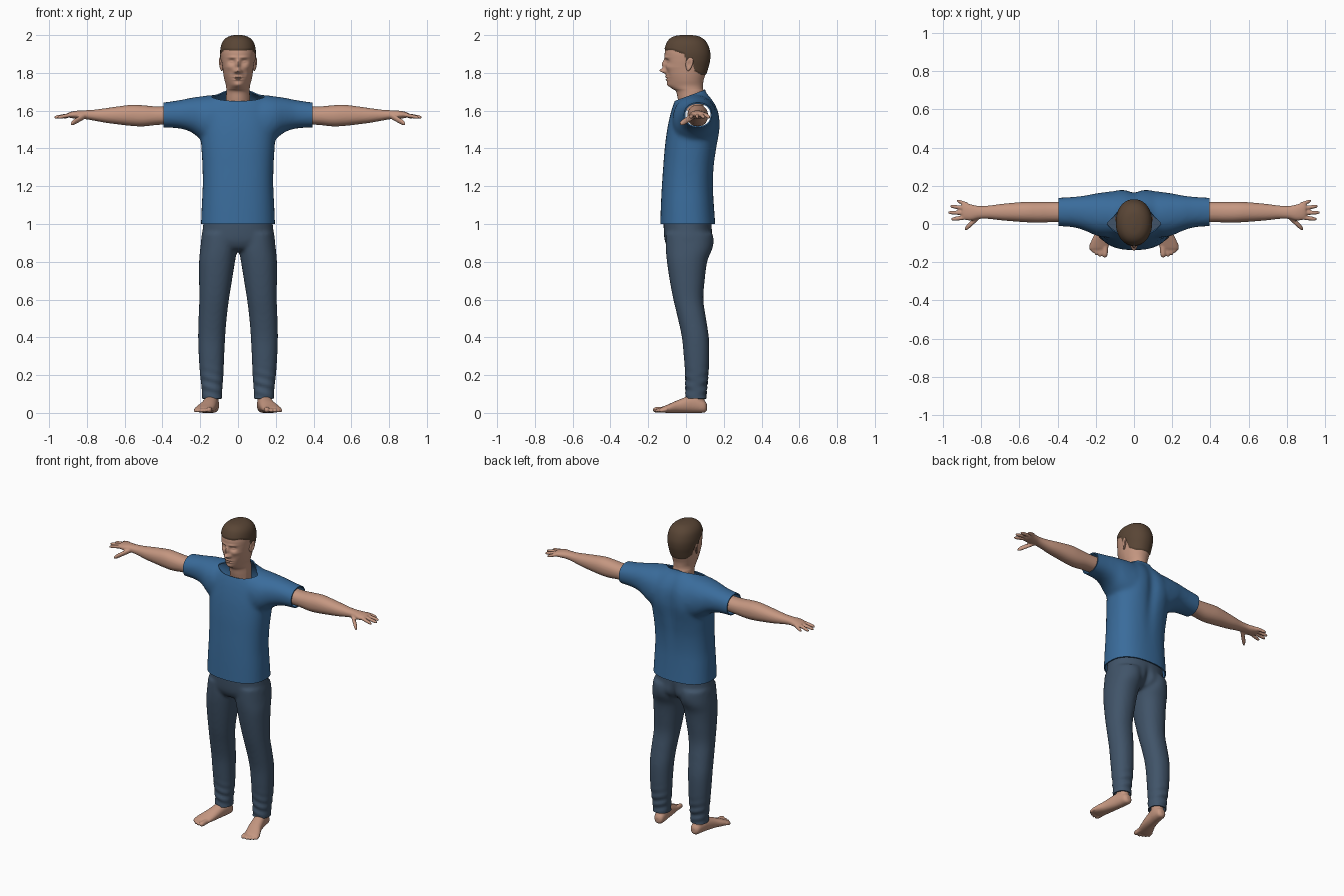
import bpy, bmesh, math
from mathutils import Vector

default = bpy.data.objects.get("Cube")
if default:
    bpy.data.objects.remove(default)


def material(name, rgb):
    m = bpy.data.materials.new(name)
    m.use_nodes = True
    m.diffuse_color = (*rgb, 1)
    m.node_tree.nodes["Principled BSDF"].inputs["Base Color"].default_value = (*rgb, 1)
    return m


skin = material("skin", (0.56, 0.31, 0.22))
hair = material("brown_hair", (0.1, 0.06, 0.036))
cloth = material("blue_cotton", (0.042, 0.15, 0.33))
denim = material("dark_denim", (0.052, 0.088, 0.14))


def spline(p, q, r, s, t):
    """Catmull-Rom blend between two rows."""
    return [0.5 * (2 * b + (c - a) * t + (2 * a - 5 * b + 4 * c - d) * t * t
                   + (3 * b - a - 3 * c + d) * t ** 3)
            for a, b, c, d in zip(p, q, r, s)]


def loft(bm, axis, rows, side=1, power=2.2, segs=40, steps=5):
    """Skin rounded sections; a row is (position, a min, a max, b min, b max)."""
    last = len(rows) - 1
    fine = [spline(rows[max(i - 1, 0)], rows[i], rows[i + 1], rows[min(i + 2, last)], k / steps)
            for i in range(last) for k in range(steps)] + [rows[-1]]
    rings = []
    for p, a0, a1, b0, b1 in fine:
        ring = []
        for k in range(segs):
            c, s = math.cos(math.tau * k / segs), math.sin(math.tau * k / segs)
            a = (a0 + a1) / 2 + (a1 - a0) / 2 * math.copysign(abs(c) ** (2 / power), c)
            b = (b0 + b1) / 2 + (b1 - b0) / 2 * math.copysign(abs(s) ** (2 / power), s)
            x, y, z = {"x": (p, a, b), "y": (a, p, b), "z": (a, b, p)}[axis]
            ring.append(bm.verts.new((x * side, y, z)))
        rings.append(ring)
    for lo, hi in zip(rings, rings[1:]):
        for k in range(segs):
            n = (k + 1) % segs
            bm.faces.new((lo[k], lo[n], hi[n], hi[k]))
    bm.faces.new(rings[0])
    bm.faces.new(rings[-1])


def digit(bm, axis, start, end, radius, side):
    """A finger or toe with a rounded tip."""
    rows = []
    for t, k in ((0, 1), (0.5, 1), (0.85, 0.9), (1, 0.4)):
        x, y, z = Vector(start).lerp(Vector(end), t)
        p, a = (x, y) if axis == "x" else (y, x)
        r = radius * k
        rows.append((p, a - r, a + r, z - r, z + r))
    loft(bm, axis, rows, side, 2, 16, 3)


def sculpt(bm, bumps, facing):
    """Push the front (-1) or back (1) along y with mirrored soft bumps."""
    for v in bm.verts:
        if v.co.y * facing > 0.02:
            v.co.y += sum(d * math.exp(-((abs(v.co.x) - x) / rx) ** 2 - ((v.co.z - z) / rz) ** 2)
                          for x, z, rx, rz, d in bumps)


def finish(name, bm, mats, voxel=0, relax=0):
    """Make the object, fusing its parts into one skin when a voxel size is given."""
    bmesh.ops.recalc_face_normals(bm, faces=bm.faces[:])
    me = bpy.data.meshes.new(name)
    bm.to_mesh(me)
    bm.free()
    ob = bpy.data.objects.new(name, me)
    bpy.context.collection.objects.link(ob)
    for m in mats:
        me.materials.append(m)
    bpy.ops.object.select_all(action="DESELECT")
    bpy.context.view_layer.objects.active = ob
    ob.select_set(True)
    if voxel:
        fuse = ob.modifiers.new("fuse", "REMESH")
        fuse.mode, fuse.voxel_size = "VOXEL", voxel
        smooth = ob.modifiers.new("relax", "SMOOTH")
        smooth.factor, smooth.iterations = 0.5, relax
        for m in ("fuse", "relax"):
            bpy.ops.object.modifier_apply(modifier=m)
    bpy.ops.object.shade_smooth_by_angle(angle=math.radians(50))
    return ob


def tailor(ob, cuts, bumps, facing, crease=None):
    """Trim a garment open at its edges, shape it and give the cloth thickness."""
    bm = bmesh.new()
    bm.from_mesh(ob.data)
    for co, no in cuts:
        bmesh.ops.bisect_plane(bm, geom=bm.verts[:] + bm.edges[:] + bm.faces[:],
                               plane_co=co, plane_no=no, clear_outer=True)
    sculpt(bm, bumps, facing)
    if crease:
        for v in bm.verts:
            v.co.y += crease(v.co)
    bm.to_mesh(ob.data)
    bm.free()
    sol = ob.modifiers.new("thickness", "SOLIDIFY")
    sol.thickness, sol.offset = 0.007, -1
    bpy.ops.object.modifier_apply(modifier="thickness")
    bpy.ops.object.shade_smooth_by_angle(angle=math.radians(50))


# Shirt: torso and two sleeves, trimmed at hem, cuffs and collar
bm = bmesh.new()
loft(bm, "z", [(0.96, -.198, .198, -.138, .158), (1.1, -.192, .192, -.133, .148),
               (1.2, -.187, .187, -.128, .144), (1.3, -.188, .188, -.121, .149),
               (1.4, -.194, .194, -.113, .163), (1.5, -.2, .2, -.1, .178),
               (1.58, -.198, .198, -.083, .175), (1.63, -.185, .185, -.068, .158),
               (1.67, -.14, .14, -.053, .132), (1.695, -.092, .092, -.05, .112),
               (1.72, -.076, .076, -.05, .104), (1.77, -.074, .074, -.05, .104)], power=2.4)
for s in (1, -1):
    loft(bm, "x", [(.08, -.07, .165, 1.4, 1.685), (.15, -.07, .165, 1.42, 1.682),
                   (.2, -.06, .16, 1.45, 1.675), (.25, -.038, .15, 1.487, 1.668),
                   (.32, -.017, .142, 1.507, 1.654), (.44, -.01, .136, 1.51, 1.638)], s)
shirt = finish("shirt", bm, [cloth], 0.011, 12)
tailor(shirt,
       [((0, 0, 1), (0, 0, -1)), ((.395, 0, 0), (1, 0, 0)), ((-.395, 0, 0), (-1, 0, 0)),
        ((0, -.05, 1.655), (0, -.37, 1))],
       [(0, 1.5, .035, .2, -.014), (.1, 1.52, .05, .1, .006)], 1)

# Trousers: hips and two legs
bm = bmesh.new()
loft(bm, "z", [(1.05, -.18, .18, -.118, .135), (.97, -.187, .187, -.118, .138),
               (.91, -.195, .195, -.112, .138), (.87, -.16, .16, -.09, .11),
               (.855, -.08, .08, -.05, .07)])
for s in (1, -1):
    loft(bm, "z", [(.95, .002, .19, -.108, .138), (.87, .004, .2, -.107, .136),
                   (.8, .016, .206, -.101, .112), (.7, .032, .206, -.086, .099),
                   (.6, .048, .205, -.067, .092), (.5, .06, .209, -.043, .106),
                   (.4, .068, .211, -.022, .121), (.3, .073, .208, -.012, .123),
                   (.2, .077, .201, -.004, .118), (.12, .083, .192, -.002, .109),
                   (.04, .083, .19, -.002, .109)], s)
trousers = finish("trousers", bm, [denim], 0.01, 6)
tailor(trousers, [((0, 0, .075), (0, 0, -1))],
       [(0, .9, .02, .06, -.018), (.09, .91, .05, .05, .008)], 1,
       lambda c: .004 * math.sin(c.z * 120 + c.x * 35) * math.exp(-((c.z - .14) / .07) ** 2))

# Arms with palms, fingers and thumbs
for side, s in (("left", 1), ("right", -1)):
    bm = bmesh.new()
    loft(bm, "x", [(.3, .01, .116, 1.53, 1.626), (.42, .01, .115, 1.525, 1.622),
                   (.5, .007, .116, 1.517, 1.628), (.56, .009, .116, 1.519, 1.631),
                   (.63, .014, .111, 1.527, 1.623), (.7, .02, .104, 1.536, 1.613),
                   (.76, .027, .096, 1.547, 1.605), (.81, .027, .094, 1.555, 1.602),
                   (.85, .019, .102, 1.557, 1.6), (.885, .022, .111, 1.561, 1.594),
                   (.9, .034, .105, 1.567, 1.588)], s)
    for base, x, y in ((.102, .927, .122), (.08, .963, .094), (.057, .974, .06), (.034, .957, .025)):
        digit(bm, "x", (.87, base, 1.58), (x, y, 1.564), .0105, s)
    digit(bm, "x", (.81, .04, 1.572), (.885, -.028, 1.53), .016, s)
    finish(side + "_arm", bm, [skin], 0.005, 3)

# Bare feet with ankles and toes
for side, s in (("left", 1), ("right", -1)):
    bm = bmesh.new()
    loft(bm, "z", [(.02, .105, .165, .02, .1), (.08, .103, .168, .015, .098),
                   (.17, .103, .168, .02, .095)], s)
    loft(bm, "y", [(.111, .12, .145, .014, .045), (.098, .103, .162, .002, .065),
                   (.06, .1, .172, 0, .085), (.02, .105, .182, 0, .09),
                   (-.04, .114, .2, 0, .069), (-.09, .125, .224, 0, .047),
                   (-.125, .136, .23, .002, .032), (-.135, .15, .222, .008, .025)], s)
    for x, y, r in ((.153, -.175, .0155), (.178, -.172, .011), (.197, -.163, .011),
                    (.213, -.151, .0105), (.226, -.137, .01)):
        digit(bm, "y", (x - .004, -.1, .019), (x, y, r), r, s)
    finish(side + "_foot", bm, [skin], 0.005, 3)

# Head and neck
bm = bmesh.new()
loft(bm, "z", [(1.6, -.062, .062, -.03, .09), (1.66, -.063, .063, -.043, .096),
               (1.7, -.062, .062, -.052, .094), (1.717, -.062, .062, -.074, .09),
               (1.735, -.064, .064, -.094, .09), (1.76, -.071, .071, -.101, .093),
               (1.79, -.077, .077, -.107, .102), (1.83, -.082, .082, -.109, .114),
               (1.87, -.088, .088, -.111, .123), (1.91, -.09, .09, -.112, .123),
               (1.95, -.083, .083, -.101, .11), (1.975, -.067, .067, -.085, .09),
               (1.99, -.042, .042, -.058, .062), (1.996, -.01, .01, -.02, .022)],
     power=2.15, segs=128, steps=11)
for v in bm.verts:
    jaw = max(0, min(1, (1.83 - v.co.z) / .1)) * max(0, min(1, -v.co.y / .1))
    v.co.x *= 1 - .3 * jaw
# Nose, nostrils, sockets, eyelids, brows, lips, chin and cheeks
sculpt(bm, [(0, 1.845, .011, .024, -.018), (0, 1.812, .013, .012, -.029),
            (.013, 1.807, .008, .008, -.012), (.033, 1.86, .017, .012, .014),
            (.034, 1.859, .011, .006, -.007), (.03, 1.882, .024, .007, -.005),
            (0, 1.778, .022, .004, -.006), (0, 1.771, .025, .003, .004),
            (0, 1.764, .019, .004, -.006), (0, 1.737, .02, .012, -.005),
            (.048, 1.83, .018, .015, -.005), (.034, 1.795, .012, .02, .004)], -1)
bm.normal_update()

HAIRLINE = ((-.2, 1.917), (-.07, 1.92), (-.01, 1.9), (.002, 1.862), (.02, 1.862),
            (.035, 1.855), (.045, 1.81), (.08, 1.79), (.2, 1.785))


def above_hairline(co):
    for (y0, z0), (y1, z1) in zip(HAIRLINE, HAIRLINE[1:]):
        if co.y <= y1:
            return co.z - z0 - (z1 - z0) * (co.y - y0) / (y1 - y0)


for f in bm.faces:
    f.material_index = int(above_hairline(f.calc_center_median()) > 0)
lift = {v: v.normal * .005 * max(0, min(1, above_hairline(v.co) / .008)) for v in bm.verts}
for v, offset in lift.items():
    v.co += offset
finish("head", bm, [skin, hair])

# Ears: a flattened shell with a hollowed outer face
for side, s in (("left", 1), ("right", -1)):
    bm = bmesh.new()
    bmesh.ops.create_uvsphere(bm, u_segments=32, v_segments=24, radius=1)
    for v in bm.verts:
        x, y, z = v.co
        if x > 0:
            x -= .8 * math.exp(-(y * y + z * z) / .25)
        width = .019 + .005 * z
        v.co = (s * (.09 + .009 * x + .006 * y + .004 * z), .017 + width * y + .006 * z,
                1.846 + .036 * z)
    finish(side + "_ear", bm, [skin])
